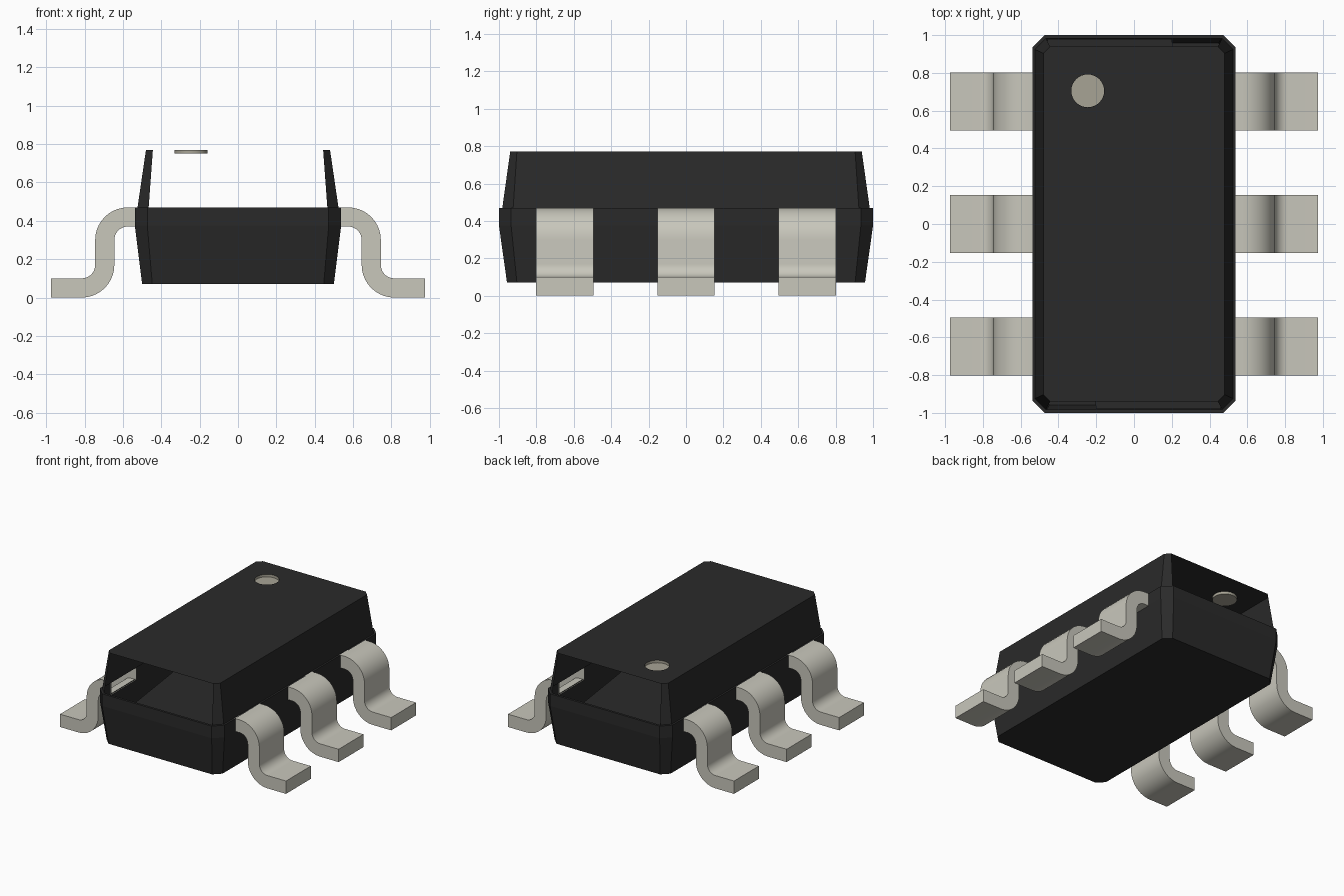
import bpy
import bmesh
from math import sin, cos, pi, radians

cube = bpy.data.objects.get("Cube")
if cube:
    bpy.data.objects.remove(cube, do_unlink=True)


def material(name, rgb, rough=0.6):
    mat = bpy.data.materials.new(name)
    mat.use_nodes = True
    color = (*rgb, 1.0)
    mat.diffuse_color = color
    bsdf = next(n for n in mat.node_tree.nodes if n.type == "BSDF_PRINCIPLED")
    bsdf.inputs["Base Color"].default_value = color
    bsdf.inputs["Roughness"].default_value = rough
    return mat


black = material("black_plastic", (0.023, 0.023, 0.023))
metal = material("pale_metal", (0.58, 0.57, 0.50))
marker = material("marker_beige", (0.39, 0.37, 0.30))


def to_mesh(bm, name, mat):
    mesh = bpy.data.meshes.new(name)
    bm.to_mesh(mesh)
    bm.free()
    mesh.materials.append(mat)
    return mesh


def add_object(name, mesh):
    obj = bpy.data.objects.new(name, mesh)
    bpy.context.collection.objects.link(obj)
    return obj


LEAD_Y = (-0.648, 0.0, 0.648)
HALF_W = 0.153
DOT_X, DOT_Y, DOT_R, DOT_N = -0.245, 0.705, 0.087, 32
TOP_Z = 0.77

# Body: chamfered rectangular rings, split along the sides at the lead slots
slot_y = [y + s * HALF_W for y in LEAD_Y for s in (-1, 1)]


def ring(bm, z, hx, hy, c):
    side = [-(hy - c), *slot_y, hy - c]
    half = [(hx, y) for y in side] + [(hx - c, hy)]
    pts = half + [(-x, -y) for x, y in half]
    # second half is the first turned half way round, so add the missing corners
    pts.insert(len(half), (-(hx - c), hy))
    pts.append((hx - c, -hy))
    pts.remove((-(hx - c), -hy))
    pts.insert(len(pts) - 1, (-(hx - c), -hy))
    return [bm.verts.new((x, y, z)) for x, y in pts]


RIGHT_SLOTS = {1, 3, 5}
SLOTS = RIGHT_SLOTS | {i + 10 for i in RIGHT_SLOTS}
ENDS = {8, 18}


def bridge(bm, low, high, skip=()):
    n = len(low)
    for i in range(n):
        if i not in skip:
            j = (i + 1) % n
            bm.faces.new((low[i], low[j], high[j], high[i]))


bm = bmesh.new()
base = ring(bm, 0.07, 0.50, 0.957, 0.053)
belt_low = ring(bm, 0.375, 0.538, 1.0, 0.065)
belt_high = ring(bm, 0.47, 0.538, 1.0, 0.065)
cover_low = ring(bm, 0.47, 0.524, 0.982, 0.058)
cover_high = ring(bm, TOP_Z, 0.48, 0.94, 0.036)
bm.faces.new(base[::-1])
bridge(bm, base, belt_low)
bridge(bm, belt_low, belt_high, SLOTS)
bridge(bm, belt_high, cover_low)
bridge(bm, cover_low, cover_high, ENDS)   # open at both short ends

# Top face with a round hole for the marker
circle = [(DOT_X + DOT_R * cos(2 * pi * k / DOT_N),
           DOT_Y + DOT_R * sin(2 * pi * k / DOT_N)) for k in range(DOT_N)]
hole = [bm.verts.new((x, y, TOP_Z)) for x, y in circle]
edges = []
for loop in (cover_high, hole):
    for a, b in zip(loop, loop[1:] + loop[:1]):
        edges.append(bm.edges.get((a, b)) or bm.edges.new((a, b)))
bmesh.ops.triangle_fill(bm, edges=edges, use_beauty=True, normal=(0, 0, 1))
add_object("body", to_mesh(bm, "body", black))

# Slanted inner deck at the parting line
bm = bmesh.new()
deck = [(-0.2, -0.98), (0.46, -0.98), (0.2, 0.98), (-0.46, 0.98)]
bm.faces.new([bm.verts.new((x, y, 0.465)) for x, y in deck])
add_object("inner_deck", to_mesh(bm, "inner_deck", black))

# Marker: shallow round recess hanging below the top face
bm = bmesh.new()
rim = [bm.verts.new((x, y, TOP_Z)) for x, y in circle]
floor = [bm.verts.new((x, y, TOP_Z - 0.02)) for x, y in circle]
bm.faces.new(floor)
bridge(bm, rim, floor)
mesh = to_mesh(bm, "marker_recess", marker)
mesh.shade_smooth()
mesh.set_sharp_from_angle(angle=radians(40))
add_object("marker_recess", mesh)

# Lead: flat strip following an S-shaped centre line
T, R, STEPS = 0.05, 0.12, 10
stations = [(0.53, 0.42, pi / 2)]          # x, z, angle of the upper normal
for k in range(STEPS + 1):
    a = pi / 2 * (1 - k / STEPS)
    stations.append((0.575 + R * cos(a), 0.30 + R * sin(a), a))
for k in range(STEPS + 1):
    a = pi / 2 * k / STEPS
    stations.append((0.815 - R * cos(a), 0.17 - R * sin(a), a))
stations.append((0.975, 0.05, pi / 2))

bm = bmesh.new()
sections = []
for x, z, a in stations:
    dx, dz = T * cos(a), T * sin(a)
    sections.append([bm.verts.new((x + s * dx, w * HALF_W, z + s * dz))
                     for s, w in ((-1, -1), (-1, 1), (1, 1), (1, -1))])
for a, b in zip(sections, sections[1:]):
    bridge(bm, a, b)
bm.faces.new(sections[-1])                 # foot tip; inner end stays open
bmesh.ops.recalc_face_normals(bm, faces=bm.faces)
lead_mesh = to_mesh(bm, "lead", metal)
lead_mesh.shade_smooth()
lead_mesh.set_sharp_from_angle(angle=radians(40))

for side, turn in (("left", 0.0), ("right", pi)):
    for place, y in zip(("front", "middle", "back"), LEAD_Y):
        lead = add_object(f"{place}_{side}_lead", lead_mesh)
        lead.location.y = y
        lead.rotation_euler.z = turn
